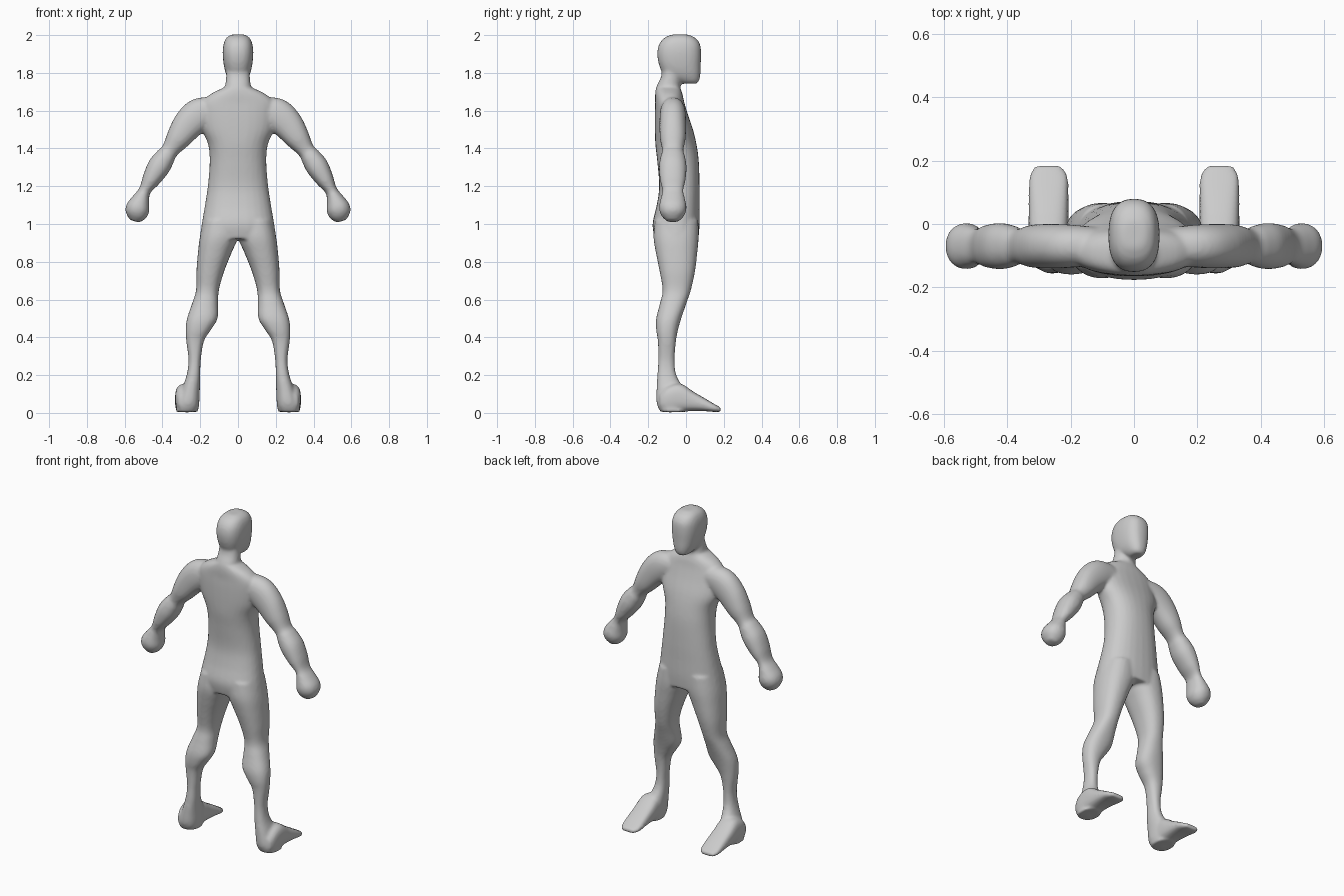
import bpy, bmesh, math
from mathutils import Vector

bm = bmesh.new()
SEG = 28


def spline(rows, steps=5):
    """Catmull-Rom through rows of numbers."""
    out = []
    for i in range(len(rows) - 1):
        p = [rows[max(0, min(len(rows) - 1, i + k))] for k in (-1, 0, 1, 2)]
        for s in range(steps):
            t = s / steps
            out.append([b + 0.5 * t * (c - a + t * (2*a - 5*b + 4*c - d + t * (3*(b - c) + d - a)))
                        for a, b, c, d in zip(*p)])
    return out + [list(rows[-1])]


def ring(c, u, v, power):
    """Superellipse ring around c with half axes u and v."""
    pts = []
    for k in range(SEG):
        a = 2 * math.pi * k / SEG
        co, si = math.cos(a), math.sin(a)
        pts.append(c + u * math.copysign(abs(co) ** (2 / power), co)
                   + v * math.copysign(abs(si) ** (2 / power), si))
    return pts


def loft(rings):
    rows = [[bm.verts.new(p) for p in r] for r in rings]
    faces = [bm.faces.new((a[k], a[(k + 1) % SEG], b[(k + 1) % SEG], b[k]))
             for a, b in zip(rows, rows[1:]) for k in range(SEG)]
    faces += [bm.faces.new(rows[0]), bm.faces.new(rows[-1])]
    bmesh.ops.recalc_face_normals(bm, faces=faces)


def column(rows, side=1, power=2.3):
    """Rows: z, x min, x max, y min, y max."""
    loft([ring(Vector((side * (x0 + x1) / 2, (y0 + y1) / 2, z)),
               Vector(((x1 - x0) / 2, 0, 0)), Vector((0, (y1 - y0) / 2, 0)), power)
          for z, x0, x1, y0, y1 in spline(rows)])


def limb(rows, side):
    """Rows: x, z, half width, half depth, along a path at constant y."""
    s = spline(rows)
    rings = []
    for i, (x, z, w, d) in enumerate(s):
        a, b = s[max(i - 1, 0)], s[min(i + 1, len(s) - 1)]
        t = Vector((side * (b[0] - a[0]), 0, b[1] - a[1])).normalized()
        rings.append(ring(Vector((side * x, -0.07, z)), Vector((t.z, 0, -t.x)) * w,
                          Vector((0, d, 0)), 2.2))
    loft(rings)


def sym(rows):
    return [(z, -w, w, y0, y1) for z, w, y0, y1 in rows]


# Torso
column(sym([(0.92, 0.204, -0.165, 0.066), (1.0, 0.192, -0.177, 0.072), (1.1, 0.175, -0.155, 0.072),
            (1.2, 0.16, -0.142, 0.072), (1.33, 0.15, -0.152, 0.068), (1.42, 0.158, -0.162, 0.056),
            (1.5, 0.19, -0.165, 0.037), (1.58, 0.2, -0.165, 0.01), (1.64, 0.195, -0.163, -0.008),
            (1.685, 0.15, -0.163, -0.018), (1.72, 0.08, -0.16, -0.03)]))
# Neck
column(sym([(1.6, 0.09, -0.16, -0.02), (1.68, 0.08, -0.164, -0.022), (1.73, 0.068, -0.155, -0.03),
            (1.78, 0.063, -0.132, -0.03), (1.85, 0.06, -0.12, -0.03)]))
# Head
column(sym([(1.743, 0.024, -0.02, 0.055), (1.755, 0.042, -0.045, 0.068), (1.79, 0.062, -0.115, 0.076),
            (1.84, 0.075, -0.142, 0.078), (1.9, 0.081, -0.152, 0.08), (1.95, 0.077, -0.143, 0.075),
            (1.985, 0.062, -0.115, 0.05), (2.003, 0.035, -0.075, 0.01)]), power=2.5)

for side in (-1, 1):
    # Legs
    column([(1.02, 0.0, 0.18, -0.165, 0.065), (0.93, 0.0, 0.202, -0.172, 0.067),
            (0.85, 0.033, 0.212, -0.16, 0.06), (0.75, 0.073, 0.22, -0.14, 0.048),
            (0.65, 0.101, 0.222, -0.124, 0.026), (0.58, 0.105, 0.243, -0.138, 0.002),
            (0.5, 0.108, 0.27, -0.158, -0.025), (0.44, 0.143, 0.277, -0.158, -0.042),
            (0.38, 0.18, 0.274, -0.149, -0.053), (0.28, 0.197, 0.262, -0.147, -0.06),
            (0.2, 0.2, 0.272, -0.152, -0.051), (0.12, 0.202, 0.3, -0.156, -0.01),
            (0.05, 0.205, 0.322, -0.155, 0.0), (0.005, 0.213, 0.33, -0.135, 0.0)], side)
    # Feet
    foot = [(-0.14, 0.22, 0.315, 0.02, 0.1), (-0.1, 0.208, 0.33, 0.003, 0.14),
            (-0.03, 0.207, 0.333, 0.006, 0.155), (0.04, 0.207, 0.333, 0.01, 0.112),
            (0.1, 0.207, 0.333, 0.009, 0.077), (0.15, 0.209, 0.331, 0.005, 0.047),
            (0.185, 0.23, 0.312, 0.005, 0.028)]
    loft([ring(Vector((side * (x0 + x1) / 2, y, (z0 + z1) / 2)), Vector(((x1 - x0) / 2, 0, 0)),
               Vector((0, 0, (z1 - z0) / 2)), 2.8) for y, x0, x1, z0, z1 in spline(foot)])
    # Arms and fists
    limb([(0.12, 1.6, 0.07, 0.06), (0.2, 1.58, 0.088, 0.068), (0.26, 1.53, 0.083, 0.07),
          (0.315, 1.455, 0.066, 0.068), (0.36, 1.39, 0.046, 0.056), (0.385, 1.355, 0.053, 0.065),
          (0.42, 1.302, 0.06, 0.073), (0.46, 1.235, 0.048, 0.068), (0.493, 1.178, 0.032, 0.056),
          (0.512, 1.135, 0.045, 0.064), (0.53, 1.085, 0.063, 0.073), (0.54, 1.045, 0.055, 0.06),
          (0.549, 1.015, 0.026, 0.03)], side)

mesh = bpy.data.meshes.new("body")
bm.to_mesh(mesh)
bm.free()
body = bpy.data.objects.new("body", mesh)
bpy.context.collection.objects.link(body)

# Fuse the parts into one skin and soften the joins
remesh = body.modifiers.new("fuse", 'REMESH')
remesh.mode = 'VOXEL'
remesh.voxel_size = 0.009
remesh.use_smooth_shade = True
smooth = body.modifiers.new("soften", 'SMOOTH')
smooth.factor = 0.5
smooth.iterations = 6
